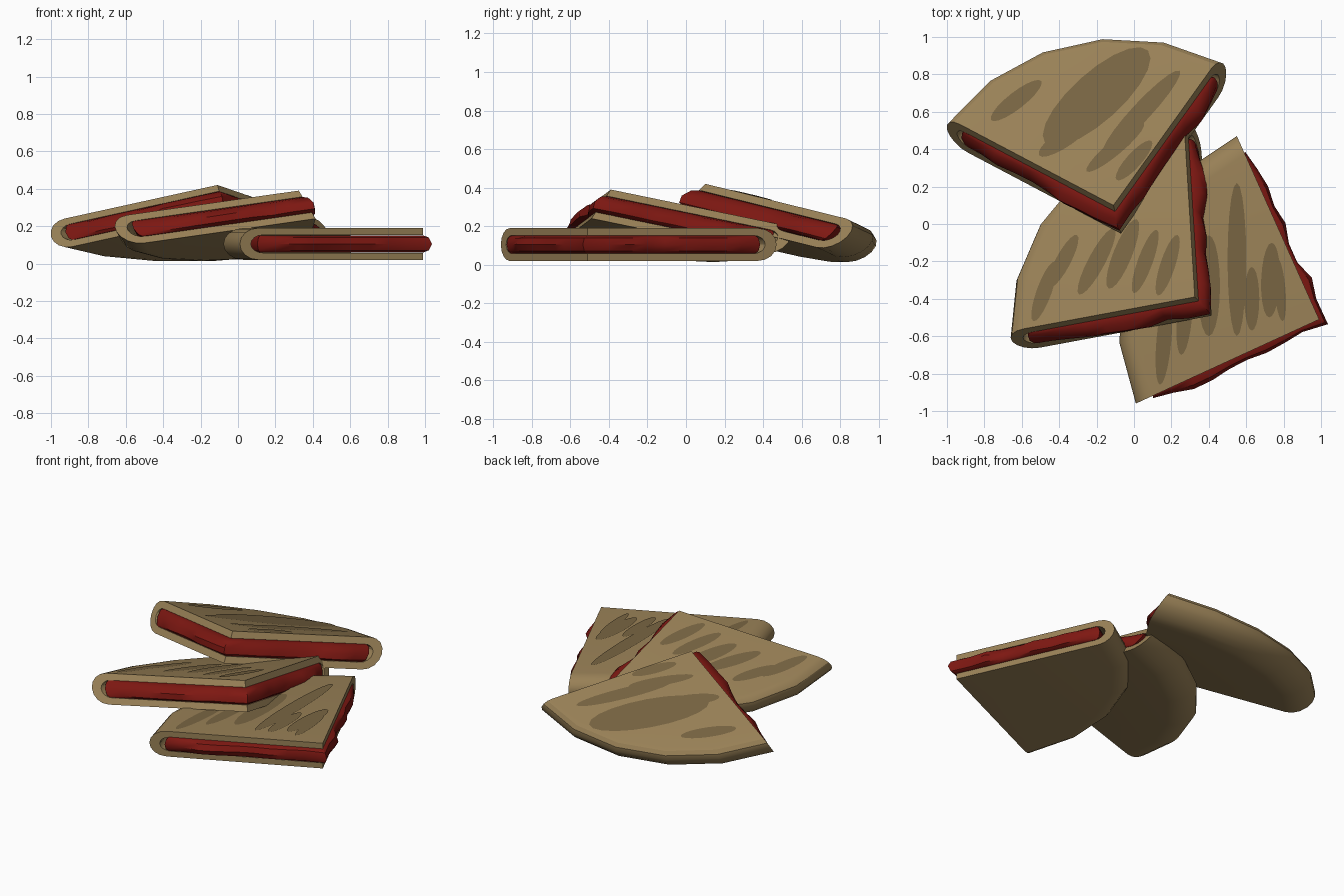
import bpy, math, random
from mathutils import Vector

if "Cube" in bpy.data.objects:
    bpy.data.objects.remove(bpy.data.objects["Cube"])

random.seed(4)
ARC = 5       # facets along the folded arc
CAP = 8       # facets around the fold


def material(name, rgb):
    m = bpy.data.materials.new(name)
    m.diffuse_color = (*rgb, 1)
    m.use_nodes = True
    m.node_tree.nodes["Principled BSDF"].inputs["Base Color"].default_value = m.diffuse_color
    return m


TAN = material("toasted_bread", (0.32, 0.22, 0.095))
RED = material("red_filling", (0.21, 0.009, 0.006))
BROWN = material("grill_marks", (0.19, 0.13, 0.055))


def make(name, verts, faces, mat, angle=None):
    me = bpy.data.meshes.new(name)
    me.from_pydata(verts, [], faces)
    me.validate()
    ob = bpy.data.objects.new(name, me)
    bpy.context.collection.objects.link(ob)
    me.materials.append(mat)
    bpy.context.view_layer.objects.active = ob
    ob.select_set(True)
    bpy.ops.object.mode_set(mode='EDIT')
    bpy.ops.mesh.select_all(action='SELECT')
    bpy.ops.mesh.remove_doubles(threshold=1e-5)
    bpy.ops.mesh.normals_make_consistent(inside=False)
    bpy.ops.object.mode_set(mode='OBJECT')
    if angle:
        bpy.ops.object.shade_smooth_by_angle(angle=math.radians(angle))
    ob.select_set(False)
    return ob


def half_round(r_flat, r_tip, c):
    """Half-ellipse from upper to lower sheet, with the apex at both ends."""
    pts = [(0, c)]
    for i in range(CAP + 1):
        t = math.pi * (0.5 - i / CAP)
        pts.append((r_flat + (r_tip - r_flat) * math.cos(t), c * math.sin(t)))
    return pts + [(0, -c)]


def wedge(tag, mid, e1, e2, n, marks):
    mid, e1, e2, n = map(Vector, (mid, e1, e2, n))

    def at(a, b, c):
        return mid + e1 * a + e2 * b + n * c

    # Folded shell: U profile swept round a quarter turn
    prof = half_round(0.9, 1.0, 0.5) + half_round(0.875, 0.94, 0.28)[::-1]
    k = len(prof)
    verts, faces = [], []
    for j in range(ARC + 1):
        t = math.pi / 2 * j / ARC
        verts += [at(r * math.cos(t), r * math.sin(t), c) for r, c in prof]
    for j in range(ARC):
        for i in range(k):
            i2 = (i + 1) % k
            if prof[i][0] == 0 and prof[i2][0] == 0:
                continue          # apex edges collapse to a line
            q = [j * k + i, j * k + i2, (j + 1) * k + i2, (j + 1) * k + i]
            if prof[i][0] == 0:
                q = q[:3]
            elif prof[i2][0] == 0:
                q = [q[0], q[1], q[3]]
            faces.append(q)
    for base in (0, ARC * k):     # cut ends
        for i in range(k // 2 - 1):
            faces.append([base + i, base + i + 1, base + k - 2 - i, base + k - 1 - i])
    make(tag + "_shell", verts, faces, TAN, 30)

    # Filling: uneven bulge past the two cut edges
    N = 9
    rim = []                      # (a, b, offset a, offset b)
    for i in range(N):
        r = 0.91 * (1 - i / N)
        rim.append((r, 0, 0, -random.uniform(0.015, 0.06) * min(1, (0.95 - r) * 5)))
    rim.append((0, 0, -0.03, -0.04))
    for i in range(1, N + 1):
        r = 0.91 * i / N
        rim.append((0, r, -random.uniform(0.015, 0.06) * min(1, (0.95 - r) * 5), 0))
    for j in range(1, ARC):
        t = math.pi / 2 * (1 - j / ARC)
        rim.append((0.91 * math.cos(t), 0.91 * math.sin(t), 0, 0))
    layers = [(-0.27, 0.0), (-0.2, 0.65), (0, 1.0), (0.2, 0.65), (0.27, 0.0)]
    m = len(rim)
    verts, faces = [], []
    for c, f in layers:
        s = 0.975 + 0.025 * f
        verts += [at(a * s + da * f, b * s + db * f, c) for a, b, da, db in rim]
    for l in range(len(layers) - 1):
        for i in range(m):
            i2 = (i + 1) % m
            faces.append([l * m + i, l * m + i2, (l + 1) * m + i2, (l + 1) * m + i])
    faces.append(list(range(m))[::-1])
    faces.append([(len(layers) - 1) * m + i for i in range(m)])
    make(tag + "_filling", verts, faces, RED, 40)

    # Grill marks: thin ellipses lying in the plane of the upper sheet
    up = e1.cross(e2)
    if up.z < 0:
        up = -up
    top = at(0, 0, 0.5)
    verts, faces = [], []
    for q, (x, y, hl, hw, deg) in enumerate(marks):
        d = math.radians(deg)
        start = len(verts)
        for i in range(20):
            t = math.tau * i / 20
            u, w = hl * math.cos(t), hw * math.sin(t)
            px = x + u * math.cos(d) - w * math.sin(d)
            py = y + u * math.sin(d) + w * math.cos(d)
            pz = top.z - (up.x * (px - top.x) + up.y * (py - top.y)) / up.z
            verts.append((px, py, pz + 0.003 + 0.0004 * q))
        faces.append(list(range(start, start + 20)))
    make(tag + "_grill_marks", verts, faces, BROWN)


wedge("back_wedge", (-0.09, 0.025, 0.345), (-0.91, 0.48, -0.2), (0.58, 0.81, -0.2),
      (-0.04, 0.15, 0.15),
      [(-0.2, 0.68, 0.37, 0.13, 42), (0.04, 0.6, 0.3, 0.05, 47),
       (-0.36, 0.47, 0.18, 0.05, 35), (-0.1, 0.41, 0.2, 0.04, 40),
       (0.0, 0.34, 0.14, 0.04, 48), (-0.63, 0.66, 0.17, 0.045, 38)])

wedge("middle_wedge", (0.37, -0.44, 0.315), (-1.02, -0.19, -0.145), (-0.06, 0.97, -0.2),
      (-0.09, 0.10, 0.15),
      [(-0.48, -0.36, 0.17, 0.04, 70), (-0.38, -0.2, 0.16, 0.04, 62),
       (-0.2, -0.2, 0.2, 0.045, 62), (-0.06, -0.16, 0.2, 0.05, 68),
       (0.06, -0.2, 0.18, 0.04, 70), (0.18, -0.22, 0.17, 0.04, 72)])

wedge("front_wedge", (0.99, -0.51, 0.105), (-0.98, -0.45, 0), (-0.44, 0.98, 0),
      (0, 0, 0.17),
      [(0.16, -0.62, 0.24, 0.04, 85), (0.27, -0.5, 0.2, 0.04, 85),
       (0.4, -0.33, 0.27, 0.06, 90), (0.55, -0.19, 0.41, 0.05, 90),
       (0.63, -0.4, 0.17, 0.04, 90), (0.73, -0.3, 0.2, 0.05, 88),
       (0.78, -0.35, 0.17, 0.03, 95)])
